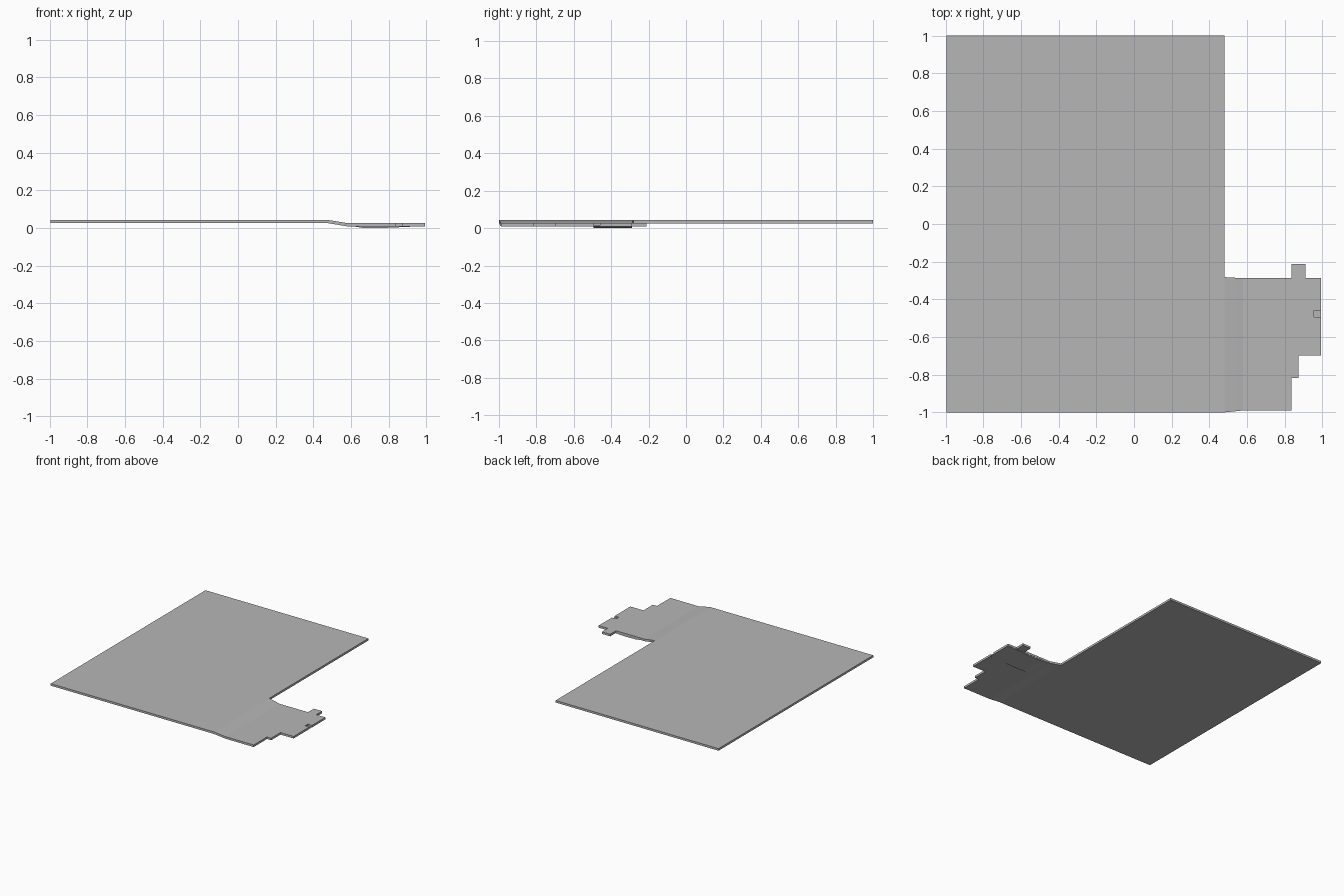
import bpy, bmesh

if "Cube" in bpy.data.objects:
    bpy.data.objects.remove(bpy.data.objects["Cube"])

T = 0.017  # sheet thickness

grey = bpy.data.materials.new("mid_grey")
grey.diffuse_color = (0.47, 0.47, 0.47, 1)
grey.use_nodes = True
grey.node_tree.nodes["Principled BSDF"].inputs["Base Color"].default_value = grey.diffuse_color


def mesh_object(name, bm):
    bmesh.ops.recalc_face_normals(bm, faces=bm.faces)
    me = bpy.data.meshes.new(name)
    bm.to_mesh(me)
    bm.free()
    me.materials.append(grey)
    ob = bpy.data.objects.new(name, me)
    bpy.context.collection.objects.link(ob)
    return ob


def sheet_z(x):
    # underside height: high plate, sloped ramp, low tab
    pts = [(-1, 0.026), (0.48, 0.026), (0.53, 0.018), (0.58, 0.0095), (1, 0.0095)]
    for (x0, z0), (x1, z1) in zip(pts, pts[1:]):
        if x <= x1:
            return z0 + (z1 - z0) * (x - x0) / (x1 - x0)
    return pts[-1][1]


# Plate, ramp and stepped tab as one continuous sheet
plate = [(-0.995, -1), (0.48, -1), (0.48, -0.282), (0.48, 1), (-0.995, 1)]
ramp_a = [(0.48, -1), (0.53, -0.995), (0.53, -0.285), (0.48, -0.282)]
ramp_b = [(0.53, -0.995), (0.58, -0.99), (0.58, -0.288), (0.53, -0.285)]
tab = [(0.58, -0.99), (0.835, -0.99), (0.835, -0.818), (0.873, -0.818),
       (0.873, -0.697), (0.992, -0.697), (0.992, -0.495), (0.955, -0.495),
       (0.955, -0.46), (0.992, -0.46), (0.992, -0.288), (0.91, -0.288),
       (0.91, -0.212), (0.835, -0.212), (0.835, -0.288), (0.58, -0.288)]

bm = bmesh.new()
shared = {}
for outline in (plate, ramp_a, ramp_b, tab):
    vs = []
    for p in outline:
        if p not in shared:
            shared[p] = bm.verts.new((p[0], p[1], sheet_z(p[0])))
        vs.append(shared[p])
    bm.faces.new(vs)
ext = bmesh.ops.extrude_face_region(bm, geom=bm.faces[:], use_keep_orig=True)
for v in ext["geom"]:
    if isinstance(v, bmesh.types.BMVert):
        v.co.z += T
mesh_object("sheet_with_tab", bm)

# Thin wedge bulging below the tab, filling the floor of the small end slot
profile = [(0.60, 0.011), (0.66, 0.002), (0.75, 0.0), (0.992, 0.011), (0.992, 0.015)]
bm = bmesh.new()
face = bm.faces.new([bm.verts.new((x, -0.495, z)) for x, z in profile])
ext = bmesh.ops.extrude_face_region(bm, geom=[face], use_keep_orig=True)
for v in ext["geom"]:
    if isinstance(v, bmesh.types.BMVert):
        v.co.y = -0.29
mesh_object("underside_wedge", bm)
